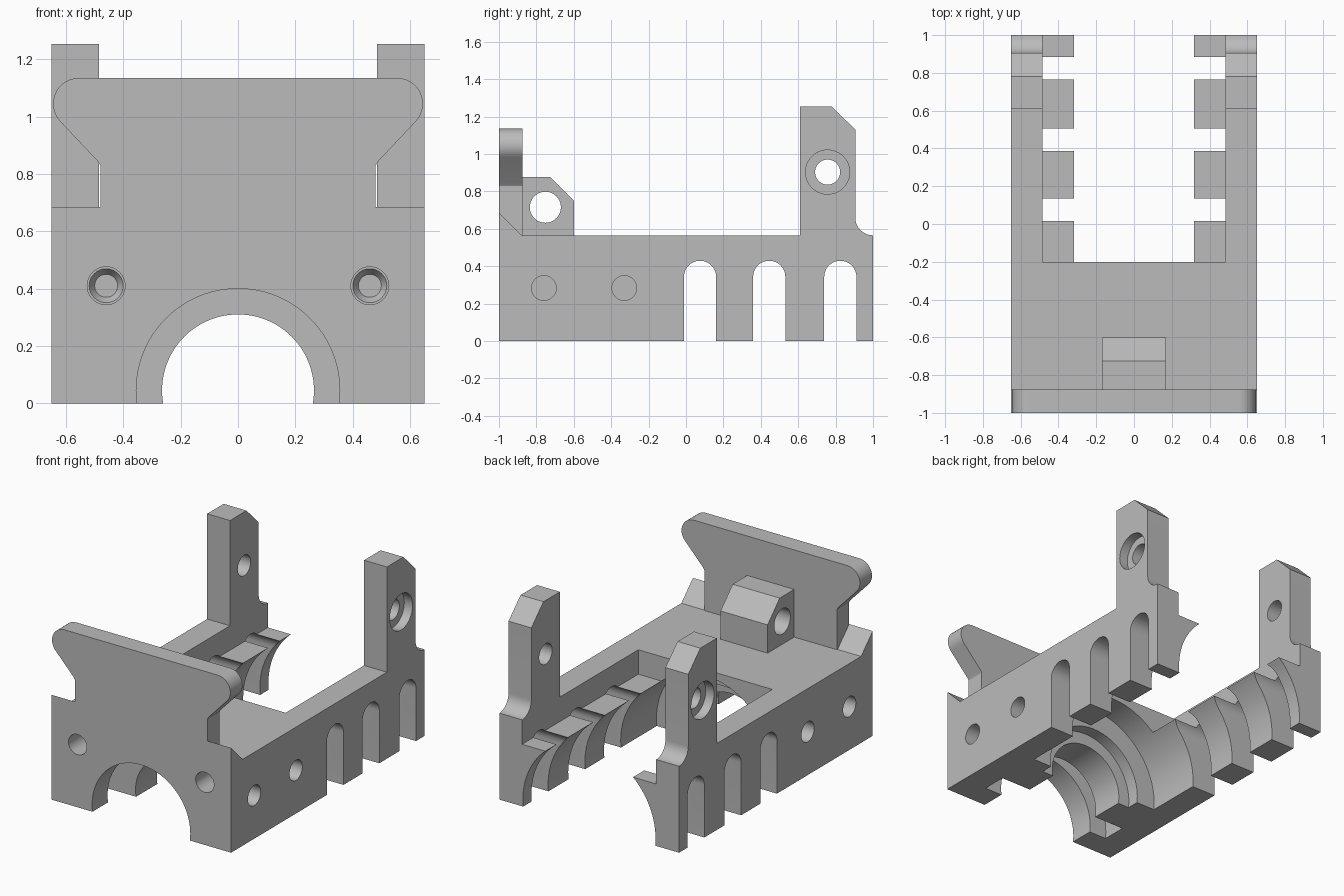
import bpy, bmesh, math
from mathutils import Vector

cube = bpy.data.objects.get("Cube")
if cube:
    bpy.data.objects.remove(cube, do_unlink=True)

grey = bpy.data.materials.new("plain_grey")
grey.use_nodes = True
COLOUR = (0.5, 0.5, 0.5, 1)
grey.diffuse_color = COLOUR
grey.node_tree.nodes["Principled BSDF"].inputs["Base Color"].default_value = COLOUR


def prism(name, pts, axis, a, b, end_scale=None):
    """Extrude a profile along x (pts are y, z) or along y (pts are x, z)."""
    place = (lambda p, t: (t, p[0], p[1])) if axis == "x" else (lambda p, t: (p[0], t, p[1]))
    bm = bmesh.new()
    end = pts if end_scale is None else end_scale
    r0 = [bm.verts.new(place(p, a)) for p in pts]
    r1 = [bm.verts.new(place(p, b)) for p in end]
    n = len(pts)
    bm.faces.new(r0)
    bm.faces.new(r1[::-1])
    for i in range(n):
        bm.faces.new((r0[i], r1[i], r1[(i + 1) % n], r0[(i + 1) % n]))
    bmesh.ops.recalc_face_normals(bm, faces=bm.faces)
    mesh = bpy.data.meshes.new(name)
    bm.to_mesh(mesh)
    bm.free()
    mesh.materials.append(grey)
    ob = bpy.data.objects.new(name, mesh)
    bpy.context.collection.objects.link(ob)
    return ob


def arc(cx, cz, r, a0, a1, n=12):
    steps = [math.radians(a0 + (a1 - a0) * i / n) for i in range(n + 1)]
    return [(cx + r * math.cos(t), cz + r * math.sin(t)) for t in steps]


def circle(cx, cz, r, n=48):
    return arc(cx, cz, r, 0, 360, n)[:-1]


def rect(a, b, c, d):
    return [(a, c), (b, c), (b, d), (a, d)]


def cut(ob, cutters):
    for c in cutters:
        mod = ob.modifiers.new("cut", "BOOLEAN")
        mod.operation = "DIFFERENCE"
        mod.solver = "EXACT"
        mod.object = c
        bpy.context.view_layer.objects.active = ob
        bpy.ops.object.modifier_apply(modifier=mod.name)
        bpy.data.objects.remove(c, do_unlink=True)


parts = []

# Main body with stepped bore
body = prism("body", rect(-0.65, 0.65, 0, 0.565), "y", -1, 1)
parts.append(body)
BORE_Z = 0.045
cutters = [prism("bore", circle(0, BORE_Z, r, 96), "y", a, b) for r, a, b in (
    (0.265, -1.1, 1.1), (0.355, -1.1, -0.8), (0.48, -0.84, -0.68),
    (0.345, -0.46, 0), (0.48, -0.38, 1.1))]

# Open pocket between the side rails, above the ribs
cutters.append(prism("pocket", rect(-0.485, 0.485, 0.405, 0.8), "y", -0.2, 1.1))

# Arched slots through both rails
for y in (0.075, 0.445, 0.825):
    profile = [(y - 0.086, -0.1), (y + 0.086, -0.1)] + arc(y, 0.343, 0.086, 0, 180, 24)
    cutters.append(prism("slot", profile, "x", -0.8, 0.8))

# Blind screw holes in the sides and the front
for s in (-1, 1):
    for y in (-0.76, -0.33):
        cutters.append(prism("side_hole", circle(y, 0.283, 0.066), "x", s * 0.8, s * 0.5))
    x = s * 0.46
    cutters.append(prism("front_hole", circle(x, 0.41, 0.066), "y", -1.1, -0.85))
    cutters.append(prism("front_hole_tip", circle(x, 0.41, 0.0655), "y", -0.86, -0.82,
                         circle(x, 0.41, 0.04)))
cut(body, cutters)

# Flared front plate with rounded upper corners
half = [(0.48, 0.565), (0.48, 0.83)]
half += arc(0.555, 1.045, 0.09, -43, 90, 16)
half[2:2] = [(0.49, 0.845)]
parts.append(prism("front_plate", half + [(-x, z) for x, z in half[::-1]], "y", -1, -0.875))

# Pivot lug behind the plate
lug = prism("pivot_lug", [(-0.876, 0.565), (-0.6, 0.565), (-0.6, 0.75), (-0.725, 0.877),
                          (-0.876, 0.877)], "x", -0.17, 0.17)
cut(lug, [prism("lug_hole", circle(-0.752, 0.715, 0.083), "x", -0.3, 0.3)])
parts.append(lug)

post_profile = [(0.61, 0.565), (1.0, 0.565)] + arc(1.0, 0.66, 0.095, 270, 180, 12)[1:]
post_profile += [(0.905, 1.13), (0.78, 1.253), (0.61, 1.253)]

for s, side in ((1, "left"), (-1, "right")):
    # Sloped wedge beside the plate neck
    parts.append(prism(side + "_front_wedge", [(-1, 0.565), (-0.88, 0.565), (-1, 0.685)],
                       "x", s * 0.48, s * 0.65))
    # Rear post with a counterbored hole
    post = prism(side + "_rear_post", post_profile, "x", s * 0.485, s * 0.65)
    hole = (0.757, 0.903)
    cut(post, [
        prism("post_hole", circle(*hole, 0.067), "x", s * 0.4, s * 0.8),
        prism("counterbore", circle(*hole, 0.118), "x", s * 0.59, s * 0.8)])
    parts.append(post)

# Smooth shading on the curved walls, sharp edges kept
bpy.ops.object.select_all(action="DESELECT")
for ob in parts:
    ob.select_set(True)
bpy.context.view_layer.objects.active = body
bpy.ops.object.shade_smooth_by_angle(angle=math.radians(25))
